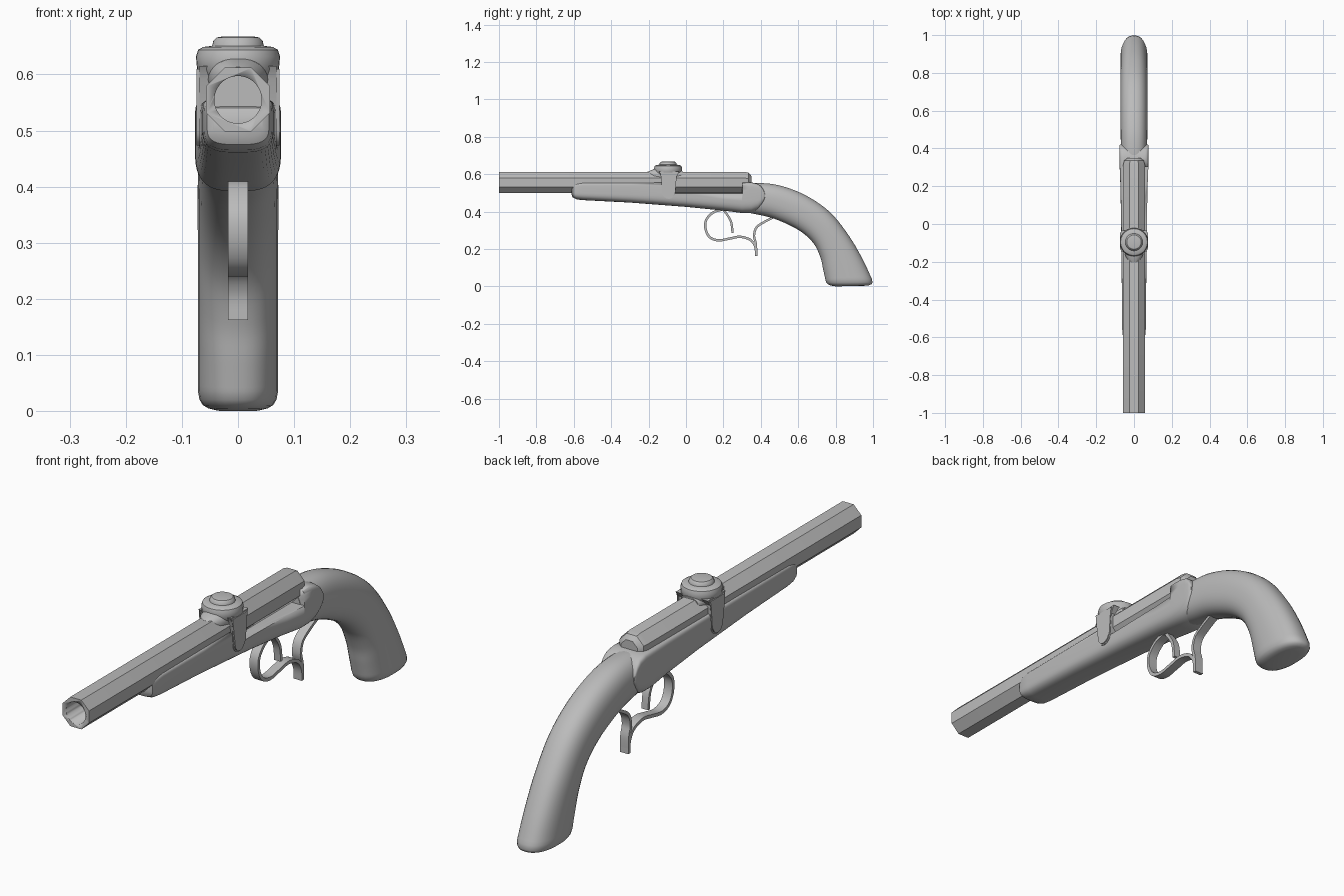
import bpy, bmesh, math
from mathutils import Vector

if "Cube" in bpy.data.objects:
    bpy.data.objects.remove(bpy.data.objects["Cube"], do_unlink=True)

steel = bpy.data.materials.new("plain grey")
steel.use_nodes = True
GREY = (0.5, 0.5, 0.5, 1)
steel.diffuse_color = GREY
steel.node_tree.nodes["Principled BSDF"].inputs["Base Color"].default_value = GREY


def finish(name, bm, angle=35):
    bmesh.ops.recalc_face_normals(bm, faces=bm.faces)
    mesh = bpy.data.meshes.new(name)
    bm.to_mesh(mesh)
    bm.free()
    mesh.materials.append(steel)
    ob = bpy.data.objects.new(name, mesh)
    bpy.context.collection.objects.link(ob)
    bpy.ops.object.select_all(action='DESELECT')
    ob.select_set(True)
    bpy.context.view_layer.objects.active = ob
    bpy.ops.object.shade_smooth_by_angle(angle=math.radians(angle))
    return ob


def skin(bm, rings):
    """Join closed rings of points into a capped tube."""
    loops = [[bm.verts.new(p) for p in ring] for ring in rings]
    n = len(loops[0])
    for a, b in zip(loops, loops[1:]):
        for i in range(n):
            j = (i + 1) % n
            bm.faces.new((a[i], a[j], b[j], b[i]))
    bm.faces.new(loops[0])
    bm.faces.new(loops[-1])


def spline(rows, steps):
    """Catmull-Rom interpolation of rows of numbers."""
    pts = [Vector(r) for r in rows]
    pts = [pts[0]] + pts + [pts[-1]]
    out = []
    for p, q, r, s in zip(pts, pts[1:], pts[2:], pts[3:]):
        for k in range(steps):
            t = k / steps
            out.append(q + (r - p) * t / 2 + (p * 2 - q * 5 + r * 4 - s) * t * t / 2
                       + (q * 3 - p - r * 3 + s) * t ** 3 / 2)
    return out + [pts[-1]]


def loft(name, stations, low=2.4, high=2.4, count=32, angle=35):
    """Stations: lower y, lower z, upper y, upper z, half width."""
    rings = []
    for y0, z0, y1, z1, w in stations:
        ring = []
        for i in range(count):
            t = 2 * math.pi * (i + 0.5) / count
            c, s = math.cos(t), math.sin(t)
            n = high if s > 0 else low
            x = w * math.copysign(abs(c) ** (2 / n), c)
            v = math.copysign(abs(s) ** (2 / n), s) / 2 + 0.5
            ring.append((x, y0 + (y1 - y0) * v, z0 + (z1 - z0) * v))
        rings.append(ring)
    bm = bmesh.new()
    skin(bm, rings)
    return finish(name, bm, angle)


def ribbon(name, path, half_width, thick):
    """Flat strip bent along a path in the y-z plane."""
    pts = spline(path, 5)
    bm = bmesh.new()
    rings = []
    for i, p in enumerate(pts):
        d = (pts[min(i + 1, len(pts) - 1)] - pts[max(i - 1, 0)]).normalized()
        n = Vector((-d.y, d.x)) * thick / 2
        a, b = p + n, p - n
        rings.append([(-half_width, *a), (half_width, *a), (half_width, *b), (-half_width, *b)])
    skin(bm, rings)
    return finish(name, bm)


def cut(target, cutter):
    mod = target.modifiers.new("cut", 'BOOLEAN')
    mod.object = cutter
    mod.solver = 'EXACT'
    mod.operation = 'DIFFERENCE'
    bpy.context.view_layer.objects.active = target
    bpy.ops.object.modifier_apply(modifier=mod.name)
    bpy.data.objects.remove(cutter, do_unlink=True)


def prism(name, sides, profile, z):
    """Regular prism along y; profile holds y and flat radius."""
    bm = bmesh.new()
    rings = []
    for y, r in profile:
        r /= math.cos(math.pi / sides)
        angles = [2 * math.pi * (i + 0.5) / sides for i in range(sides)]
        rings.append([(r * math.cos(a), y, z + r * math.sin(a)) for a in angles])
    skin(bm, rings)
    return finish(name, bm, 30)


# Octagonal barrel with bore
barrel = prism("barrel", 8, [(-1, 0.057), (0.315, 0.057), (0.335, 0.052), (0.35, 0.035)], 0.555)
cut(barrel, prism("bore_cutter", 32, [(-1.1, 0.042), (-0.6, 0.042)], 0.555))

# Stock: rounded fore-end growing into flat cheeks with a round rear edge
stock = None
rows = [(-0.612, 0.49, 0.525, 0.045), (-0.605, 0.475, 0.54, 0.055), (-0.585, 0.465, 0.55, 0.06),
        (-0.55, 0.461, 0.555, 0.063), (-0.3, 0.448, 0.556, 0.065), (0, 0.425, 0.556, 0.068),
        (0.2, 0.405, 0.556, 0.072), (0.3, 0.392, 0.556, 0.076), (0.35, 0.393, 0.556, 0.077),
        (0.385, 0.405, 0.548, 0.077), (0.405, 0.425, 0.532, 0.077), (0.418, 0.452, 0.51, 0.076),
        (0.422, 0.47, 0.495, 0.074)]
stock = loft("stock", [(y, a, y, b, w) for y, a, b, w in rows], low=3.2, high=9, count=40)

# Open notch along the left side of the stock
bm = bmesh.new()
bmesh.ops.create_cube(bm, size=1)
bmesh.ops.scale(bm, vec=(0.1, 0.41, 0.1), verts=bm.verts)
bmesh.ops.translate(bm, vec=(0.06, 0.097, 0.547), verts=bm.verts)
cut(stock, finish("notch_cutter", bm))

# Curved grip
grip = spline([
    (0.3, 0.4, 0.3, 0.545, 0.06), (0.36, 0.388, 0.38, 0.553, 0.068),
    (0.47, 0.362, 0.5, 0.54, 0.071), (0.6, 0.302, 0.64, 0.487, 0.072),
    (0.68, 0.232, 0.77, 0.397, 0.072), (0.718, 0.155, 0.872, 0.27, 0.072),
    (0.733, 0.09, 0.945, 0.145, 0.072), (0.745, 0.035, 0.994, 0.04, 0.072)], 5)
butt = [(0.75, 0.02, 0.998, 0.022, 0.069), (0.76, 0.01, 0.993, 0.012, 0.063),
        (0.775, 0.004, 0.978, 0.006, 0.053), (0.8, 0, 0.95, 0.003, 0.038)]
loft("grip", list(grip) + butt, angle=50)

# Domed cap over the barrel, turned from a profile
bm = bmesh.new()
rings = []
for r, z in [(0.05, 0.57), (0.062, 0.592), (0.073, 0.61), (0.075, 0.632), (0.071, 0.644),
             (0.062, 0.649), (0.046, 0.651), (0.044, 0.66), (0.038, 0.666), (0.025, 0.668)]:
    rings.append([(r * math.cos(a * math.pi / 18), -0.096 + r * math.sin(a * math.pi / 18), z)
                  for a in range(36)])
skin(bm, rings)
finish("lock_cap", bm)

# Low skirt joining the cap to the barrel
loft("cap_skirt", [(-0.205, 0.56, -0.205, 0.613, 0.024), (-0.17, 0.56, -0.17, 0.628, 0.045),
                   (-0.1, 0.56, -0.1, 0.635, 0.06), (-0.02, 0.56, -0.02, 0.618, 0.04)])

# Side arms below the cap, with rounded lower ends
bm = bmesh.new()
outline = [(-0.145, 0.615), (-0.13, 0.59), (-0.127, 0.5)]
outline += [(-0.092 + 0.035 * math.cos(a), 0.503 + 0.035 * math.sin(a))
            for a in [math.pi * (1 + k / 8) for k in range(1, 9)]]
outline += [(-0.055, 0.59), (-0.035, 0.615)]
skin(bm, [[(x, *p) for p in outline] for x in (-0.074, 0.074)])
ends = [e for e in bm.edges if abs(e.verts[0].co.x - e.verts[1].co.x) < 0.01]
bmesh.ops.bevel(bm, geom=ends, offset=0.005, segments=2, affect='EDGES')
finish("lock_arms", bm)

# Trigger guard, rear spur and trigger
ribbon("trigger_guard", [(0.19, 0.41), (0.145, 0.395), (0.108, 0.355), (0.105, 0.305),
                         (0.128, 0.262), (0.175, 0.246), (0.235, 0.256), (0.29, 0.265),
                         (0.345, 0.248), (0.371, 0.21), (0.375, 0.163)], 0.018, 0.013)
ribbon("guard_spur", [(0.47, 0.37), (0.42, 0.345), (0.377, 0.315), (0.364, 0.27),
                      (0.374, 0.225), (0.375, 0.165)], 0.018, 0.012)
ribbon("trigger", [(0.19, 0.42), (0.215, 0.39), (0.241, 0.345), (0.249, 0.285)], 0.014, 0.012)
